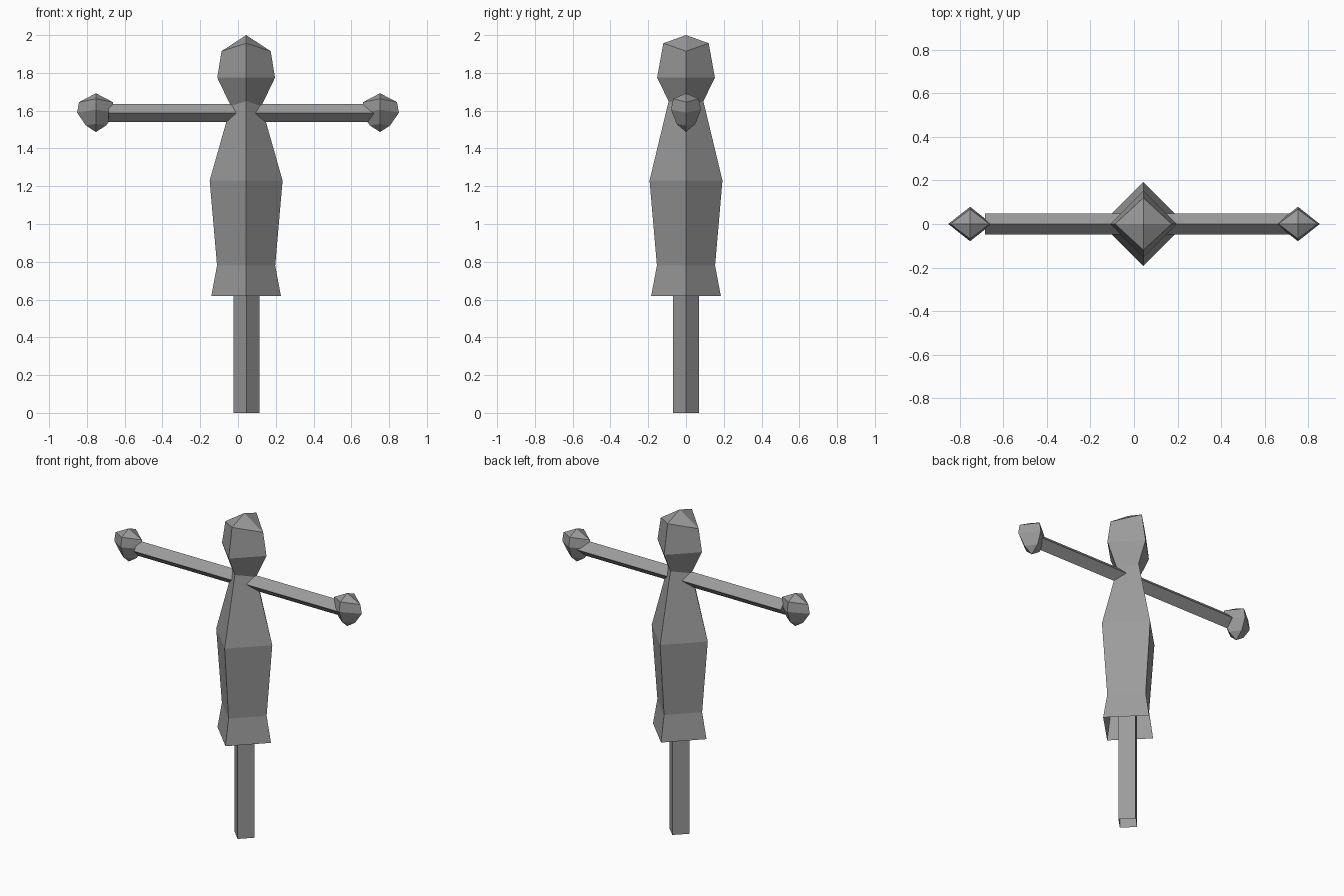
import bpy
import bmesh
import math

cube = bpy.data.objects.get("Cube")
if cube:
    bpy.data.objects.remove(cube, do_unlink=True)

CENTRE = 0.043      # the post and body stand slightly off the middle

grey = bpy.data.materials.new("plain_grey")
grey.use_nodes = True
colour = (0.33, 0.33, 0.33, 1)
grey.diffuse_color = colour
grey.node_tree.nodes["Principled BSDF"].inputs["Base Color"].default_value = colour


def loft(name, x, rings, top=None, bottom=None):
    """Four-sided diamond loft. Ring: x radius, y radius, z of side corners, z of front/back corners."""
    bm = bmesh.new()
    loops = []
    for rx, ry, zx, zy in rings:
        loops.append([bm.verts.new(p) for p in
                      ((rx, 0, zx), (0, ry, zy), (-rx, 0, zx), (0, -ry, zy))])
    for low, high in zip(loops, loops[1:]):
        for i in range(4):
            j = (i + 1) % 4
            bm.faces.new((low[i], low[j], high[j], high[i]))
    # optional pointed ends
    for z, loop in ((bottom, loops[0]), (top, loops[-1])):
        if z is not None:
            tip = bm.verts.new((0, 0, z))
            for i in range(4):
                bm.faces.new((loop[i], loop[(i + 1) % 4], tip))
    bmesh.ops.recalc_face_normals(bm, faces=bm.faces)
    mesh = bpy.data.meshes.new(name)
    bm.to_mesh(mesh)
    bm.free()
    mesh.materials.append(grey)
    obj = bpy.data.objects.new(name, mesh)
    obj.location.x = x
    bpy.context.collection.objects.link(obj)
    return obj


neck = (0.081, 0.092, 1.625, 1.65)

# Post, open at the bottom
loft("post", CENTRE + 0.003, [(0.069, 0.069, 0, 0), (0.069, 0.069, 0.8, 0.8)])

# Robe with a flared, open hem
loft("robe", CENTRE, [
    (0.184, 0.184, 0.62, 0.62),
    (0.154, 0.154, 0.78, 0.78),
    (0.193, 0.193, 1.23, 1.23),
    neck,
])

# Head rising from the neck to a low point
loft("head", CENTRE, [
    neck,
    (0.153, 0.153, 1.775, 1.775),
    (0.13, 0.12, 1.915, 1.957),
], top=2.0)

# Crossbar forming both arms
bpy.ops.mesh.primitive_cylinder_add(vertices=4, radius=0.048, depth=1.455,
                                    location=(CENTRE, 0, 1.587),
                                    rotation=(0, math.pi / 2, 0))
bar = bpy.context.object
bar.name = "arm_crossbar"
bar.data.materials.append(grey)

# Faceted hands
for side, sign in (("left", 1), ("right", -1)):
    loft(side + "_hand", sign * 0.752, [
        (0.054, 0.05, 1.522, 1.53),
        (0.1, 0.079, 1.59, 1.605),
        (0.09, 0.068, 1.645, 1.663),
    ], top=1.692, bottom=1.487)
